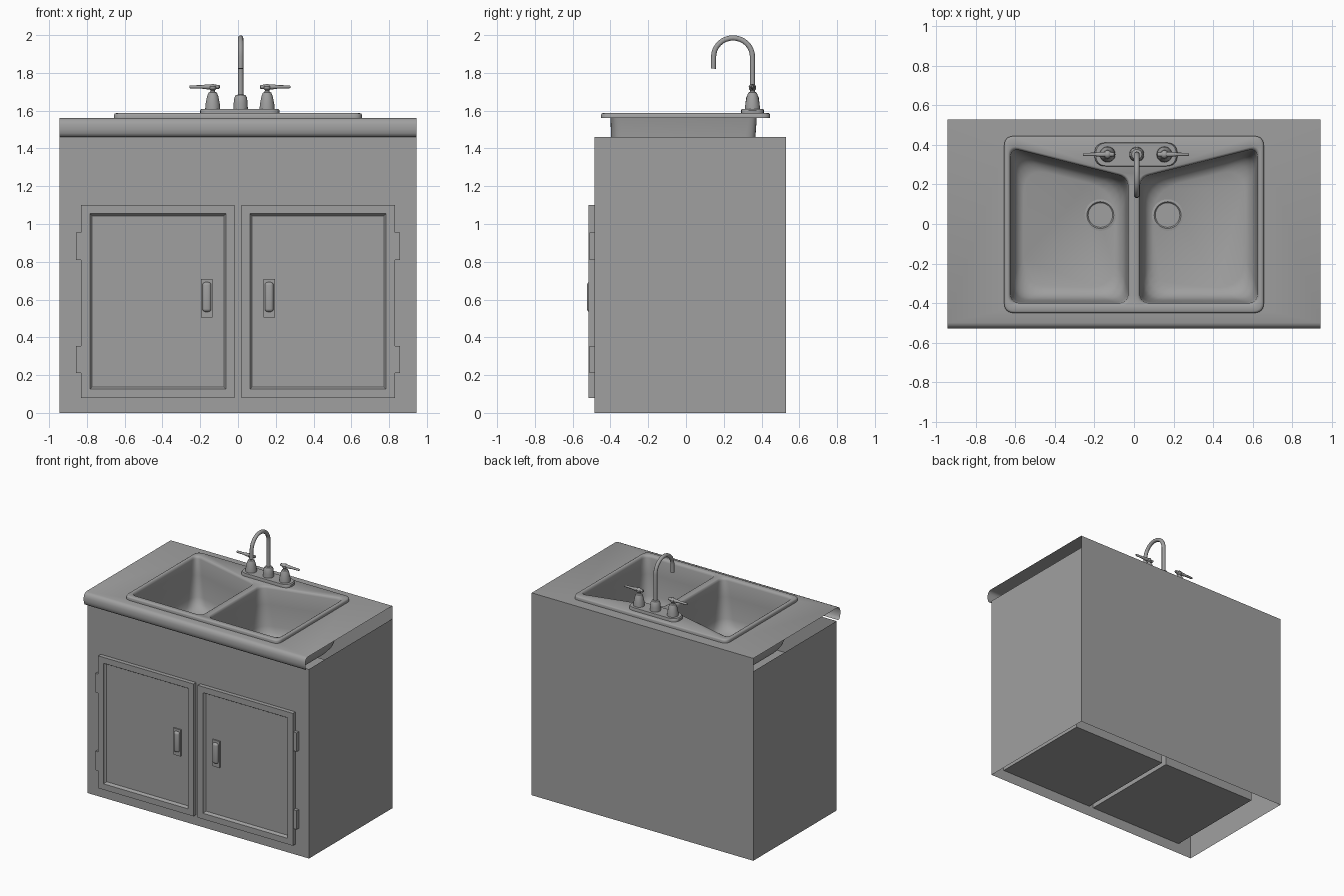
import bpy, bmesh
from math import sin, cos, pi, radians
from mathutils import Matrix, Vector

old = bpy.data.objects.get("Cube")
if old:
    bpy.data.objects.remove(old, do_unlink=True)

grey = bpy.data.materials.new("plain grey")
grey.use_nodes = True
GREY = (0.35, 0.35, 0.35, 1)
grey.diffuse_color = GREY
grey.node_tree.nodes["Principled BSDF"].inputs["Base Color"].default_value = GREY


def finish(bm, name, sharp=38):
    """Orient faces, mark sharp edges and make the object."""
    bmesh.ops.remove_doubles(bm, verts=bm.verts, dist=0.0001)
    bmesh.ops.recalc_face_normals(bm, faces=bm.faces)
    top = max(bm.faces, key=lambda f: f.calc_center_median().z)
    if top.normal.z < -0.1:
        bmesh.ops.reverse_faces(bm, faces=bm.faces)
    for f in bm.faces:
        f.smooth = True
    for e in bm.edges:
        e.smooth = len(e.link_faces) == 2 and e.calc_face_angle(0) < radians(sharp)
    mesh = bpy.data.meshes.new(name)
    bm.to_mesh(mesh)
    bm.free()
    mesh.materials.append(grey)
    ob = bpy.data.objects.new(name, mesh)
    bpy.context.collection.objects.link(ob)
    return ob


def box_bm(lo, hi):
    bm = bmesh.new()
    lo, hi = Vector(lo), Vector(hi)
    bmesh.ops.create_cube(bm, size=1, matrix=Matrix.Translation((lo + hi) / 2)
                          @ Matrix.Diagonal((*(hi - lo), 1)))
    return bm


def loft(bm, loops, cap_start=False, cap_end=False, closed=True):
    """Bridge point loops with quads; returns the vertex rings."""
    rings = [[bm.verts.new(p) for p in loop] for loop in loops]
    n = len(rings[0])
    for a, b in zip(rings, rings[1:]):
        for i in range(n if closed else n - 1):
            j = (i + 1) % n
            bm.faces.new((a[i], a[j], b[j], b[i]))
    if cap_start:
        bm.faces.new(rings[0])
    if cap_end:
        bm.faces.new(rings[-1])
    return rings


def fill(bm, rings):
    """Fill a flat outline with holes."""
    edges = []
    for r in rings:
        for a, b in zip(r, r[1:] + r[:1]):
            edges.append(bm.edges.get((a, b)) or bm.edges.new((a, b)))
    bmesh.ops.triangle_fill(bm, edges=edges, use_beauty=True, normal=(0, 0, 1))


def rounded(corners, radius, z, scale=1, seg=6):
    """Polygon with rounded corners, scaled about its centre."""
    pts = [Vector((x, y, z)) for x, y in corners]
    mid = sum(pts, Vector()) / len(pts)
    pts = [mid + (p - mid) * scale for p in pts]
    out = []
    for i, p in enumerate(pts):
        a = p + (pts[i - 1] - p).normalized() * radius
        b = p + (pts[(i + 1) % len(pts)] - p).normalized() * radius
        for k in range(seg + 1):
            t = k / seg
            out.append(a * (1 - t) ** 2 + p * 2 * t * (1 - t) + b * t * t)
    return out


def rect(x0, x1, y0, y1):
    return [(x0, y0), (x1, y0), (x1, y1), (x0, y1)]


def lathe(name, profile, place, seg=20):
    """Revolve (radius, height) pairs around local z."""
    bm = bmesh.new()
    loft(bm, [[place @ Vector((r * cos(2 * pi * i / seg), r * sin(2 * pi * i / seg), h))
               for i in range(seg)] for r, h in profile], True, True)
    return finish(bm, name)


W, FRONT, BACK = 0.945, -0.485, 0.53
BODY_TOP, TOP, RIM = 1.46, 1.56, 1.587

# Cabinet shell, open above and below
bm = bmesh.new()
loft(bm, [[(x, y, z) for x, y in rect(-W, W, FRONT, BACK)] for z in (0, BODY_TOP)])
finish(bm, "cabinet_body")

# Countertop sheet with sink opening, rolled front lip and back drop
bm = bmesh.new()
outer = [bm.verts.new((x, y, TOP)) for x, y in rect(-W, W, -0.5, BACK)]
hole = [bm.verts.new((x, y, TOP)) for x, y in rect(-0.64, 0.64, -0.43, 0.42)]
fill(bm, [outer, hole])
lip = [(-0.5, TOP), (-0.514, 1.555), (-0.524, 1.543), (-0.53, 1.525), (-0.53, 1.5),
       (-0.527, 1.48), (-0.518, 1.466), (-0.505, BODY_TOP)]
for strip in (lip, [(BACK, TOP), (BACK, BODY_TOP)]):
    loft(bm, [[(x, y, z) for x in (-W, W)] for y, z in strip], closed=False)
finish(bm, "countertop")

# Double sink: raised rim and two lofted basins
bm = bmesh.new()
outline = rect(-0.657, 0.657, -0.45, 0.445)
rim = loft(bm, [rounded(outline, 0.05, TOP), rounded(outline, 0.05, RIM - 0.01),
                rounded(outline, 0.05, RIM - 0.003, 0.994), rounded(outline, 0.05, RIM, 0.982)])
basin = [(0.03, -0.4), (0.625, -0.4), (0.625, 0.385), (0.03, 0.235)]
levels = [(1.035, RIM, 0.05), (1.015, RIM - 0.004, 0.05), (1.0, RIM - 0.018, 0.05),
          (0.99, 1.45, 0.07), (0.96, 1.29, 0.09), (0.93, 1.245, 0.11),
          (0.87, 1.215, 0.13), (0.78, 1.2, 0.14)]
openings = []
for side in (1, -1):
    loops = [[Vector((side * p.x, p.y, p.z)) for p in rounded(basin, r, z, s)]
             for s, z, r in levels]
    openings.append(loft(bm, loops, cap_end=True)[0])
fill(bm, [rim[-1]] + openings)
finish(bm, "sink", 50)

# Door compartments, doors, hinges and pulls, mirrored
for side, label in ((1, "left"), (-1, "right")):
    def span(a, b, y0, y1, z0, z1):
        xs = sorted((side * a, side * b))
        return box_bm((xs[0], y0, z0), (xs[1], y1, z1))

    finish(span(0.018, 0.83, FRONT, 0.34, 0.08, 1.1), label + "_compartment")

    bm = span(0.018, 0.83, -0.517, FRONT, 0.08, 1.1)
    panel = min(bm.faces, key=lambda f: f.calc_center_median().y)
    for width, push in ((0.064, 0), (0.006, 0.012), (0.011, 0.008)):
        bmesh.ops.inset_region(bm, faces=[panel], thickness=width)
        bmesh.ops.translate(bm, verts=panel.verts, vec=(0, push, 0))
    finish(bm, label + "_door", 15)

    for z, where in ((0.21, "lower"), (0.81, "upper")):
        finish(span(0.825, 0.858, -0.511, FRONT, z, z + 0.145), f"{label}_{where}_hinge")

    finish(span(0.135, 0.197, -0.506, -0.49, 0.505, 0.71), label + "_pull_plate")
    bm = span(0.142, 0.188, -0.525, -0.5, 0.535, 0.692)
    edges = [e for e in bm.edges if min(v.co.y for v in e.verts) < -0.51]
    bmesh.ops.bevel(bm, geom=edges, offset=0.016, segments=4, profile=0.5, affect='EDGES')
    finish(bm, label + "_pull_grip")

    # Drain
    lathe(label + "_drain", [(0.08, 1.195), (0.08, 1.207), (0.068, 1.209), (0.062, 1.203)],
          Matrix.Translation((side * 0.17, 0.045, 0)), 28)

# Tap base plate
CX, CY = 0.01, 0.352
plate = rect(CX - 0.21, CX + 0.21, CY - 0.06, CY + 0.06)
bm = bmesh.new()
loft(bm, [rounded(plate, 0.058, z, s) for z, s in ((RIM - 0.005, 1), (1.602, 1), (1.61, 0.97))],
     True, True)
finish(bm, "tap_base_plate")

# Spout collar and handles
lathe("spout_collar", [(0.038, 1.605), (0.037, 1.64), (0.033, 1.67), (0.026, 1.682), (0.014, 1.685)],
      Matrix.Translation((CX + 0.004, CY, 0)))
for side, label in ((1, "left"), (-1, "right")):
    hx = CX + side * 0.144
    lathe(label + "_handle_bell",
          [(0.04, 1.605), (0.038, 1.635), (0.03, 1.675), (0.022, 1.695), (0.013, 1.7),
           (0.012, 1.708), (0.019, 1.715), (0.02, 1.728), (0.013, 1.738), (0.004, 1.741)],
          Matrix.Translation((hx, CY, 0)))
    lathe(label + "_lever",
          [(0.006, -0.038), (0.01, -0.034), (0.013, 0), (0.013, 0.03), (0.009, 0.06),
           (0.008, 0.118), (0.005, 0.124)],
          Matrix.Translation((hx, CY, 1.726)) @ Matrix.Rotation(side * pi / 2, 4, 'Y'), 12)

# Gooseneck spout swept along an arch
path = [(CY, 1.62), (CY, 1.75)]
path += [(0.249 + 0.103 * cos(a), 1.885 + 0.1 * sin(a)) for a in (pi * k / 16 for k in range(17))]
path += [(0.145, 1.822)]
path = [Vector(p) for p in path]
rings = []
for i, p in enumerate(path):
    t = (path[min(i + 1, len(path) - 1)] - path[max(i - 1, 0)]).normalized()
    rings.append([(CX + 0.004 + 0.014 * cos(a), p.x + 0.014 * sin(a) * t.y, p.y - 0.014 * sin(a) * t.x)
                  for a in (2 * pi * k / 14 for k in range(14))])
bm = bmesh.new()
loft(bm, rings, True, True)
finish(bm, "spout")
